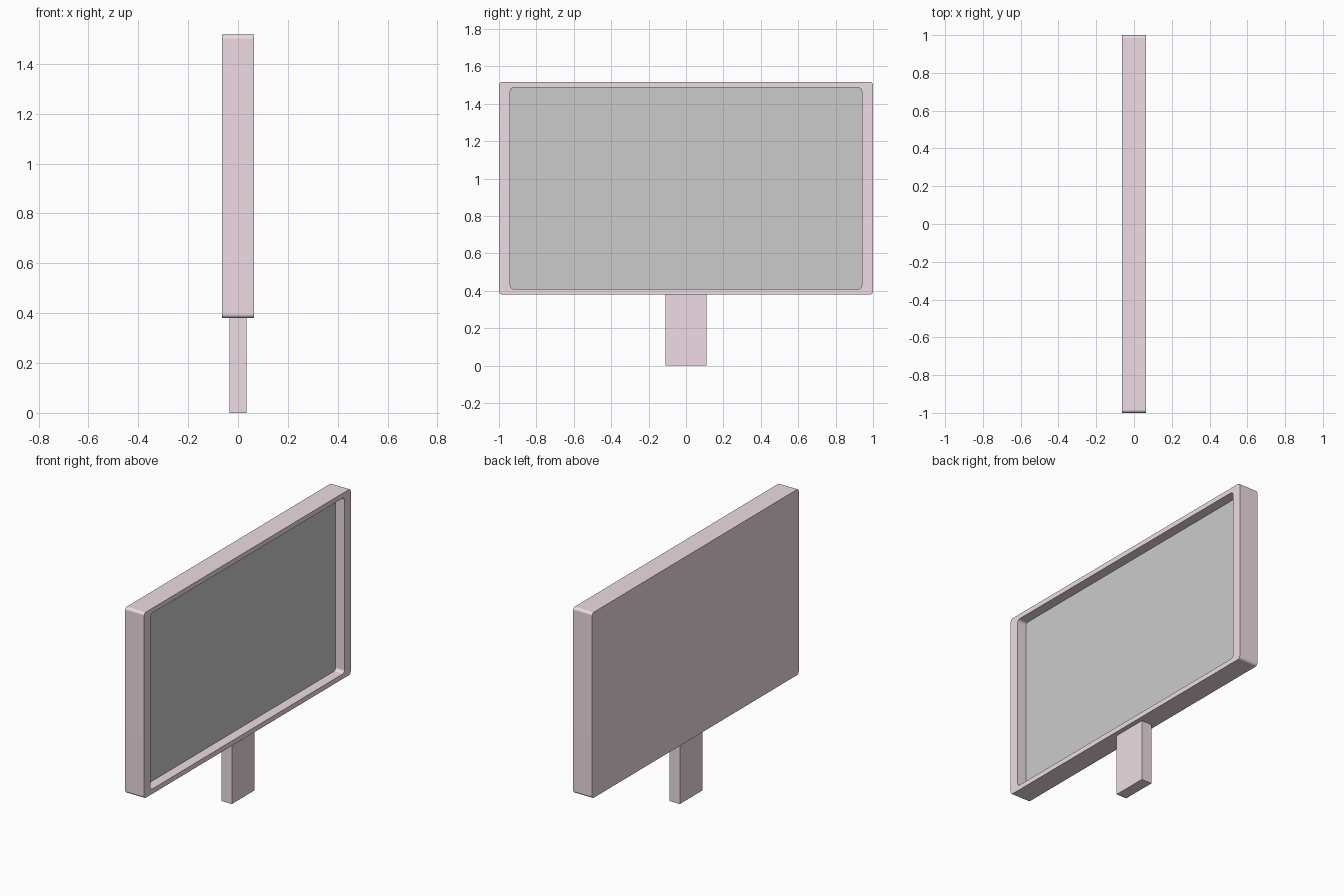
import bpy, bmesh
from math import pi, sin, cos, radians

if "Cube" in bpy.data.objects:
    bpy.data.objects.remove(bpy.data.objects["Cube"])

HALF_DEPTH = 0.064
SCREEN_X = 0.004
SEGMENTS = 4

pink = bpy.data.materials.new("pink_casing")
pink.diffuse_color = (0.85, 0.72, 0.77, 1)
pink.use_nodes = True
pink.node_tree.nodes["Principled BSDF"].inputs["Base Color"].default_value = pink.diffuse_color


def rounded_loop(bm, x, half_y, z0, z1, r):
    """Ring of vertices around a rounded rectangle, counter-clockwise from +x."""
    centres = [(half_y - r, z1 - r), (r - half_y, z1 - r),
               (r - half_y, z0 + r), (half_y - r, z0 + r)]
    return [bm.verts.new((x, cy + r * cos(a), cz + r * sin(a)))
            for q, (cy, cz) in enumerate(centres)
            for a in [(q + i / SEGMENTS) * pi / 2 for i in range(SEGMENTS + 1)]]


def bridge(bm, a, b):
    for i in range(len(a)):
        j = (i + 1) % len(a)
        bm.faces.new((a[i], a[j], b[j], b[i]))


def finish(bm, name, material=None):
    mesh = bpy.data.meshes.new(name)
    bm.to_mesh(mesh)
    bm.free()
    obj = bpy.data.objects.new(name, mesh)
    bpy.context.collection.objects.link(obj)
    if material:
        mesh.materials.append(material)
    return obj


OUTER = (1.0, 0.38, 1.517, 0.017)
INNER = (0.94, 0.41, 1.487, 0.02)

# Casing: flat back, rounded rim and recess walls
bm = bmesh.new()
back = rounded_loop(bm, -HALF_DEPTH, *OUTER)
rim = rounded_loop(bm, HALF_DEPTH, *OUTER)
lip = rounded_loop(bm, HALF_DEPTH, *INNER)
seat = rounded_loop(bm, SCREEN_X, *INNER)
bm.faces.new(back[::-1])
bridge(bm, back, rim)
bridge(bm, rim, lip)
bridge(bm, lip, seat)
casing = finish(bm, "casing", pink)
bpy.ops.object.select_all(action='DESELECT')
casing.select_set(True)
bpy.context.view_layer.objects.active = casing
bpy.ops.object.shade_smooth_by_angle(angle=radians(30))
casing.modifiers.new("even_shading", 'WEIGHTED_NORMAL').keep_sharp = True

# Screen: panel closing the bottom of the recess
bm = bmesh.new()
bm.faces.new(rounded_loop(bm, SCREEN_X, *INNER))
finish(bm, "screen")

# Stand: plain block under the casing
bm = bmesh.new()
bmesh.ops.create_cube(bm, size=1)
bmesh.ops.scale(bm, vec=(0.07, 0.22, 0.38), verts=bm.verts)
bmesh.ops.translate(bm, vec=(0, 0, 0.19), verts=bm.verts)
finish(bm, "stand", pink)
